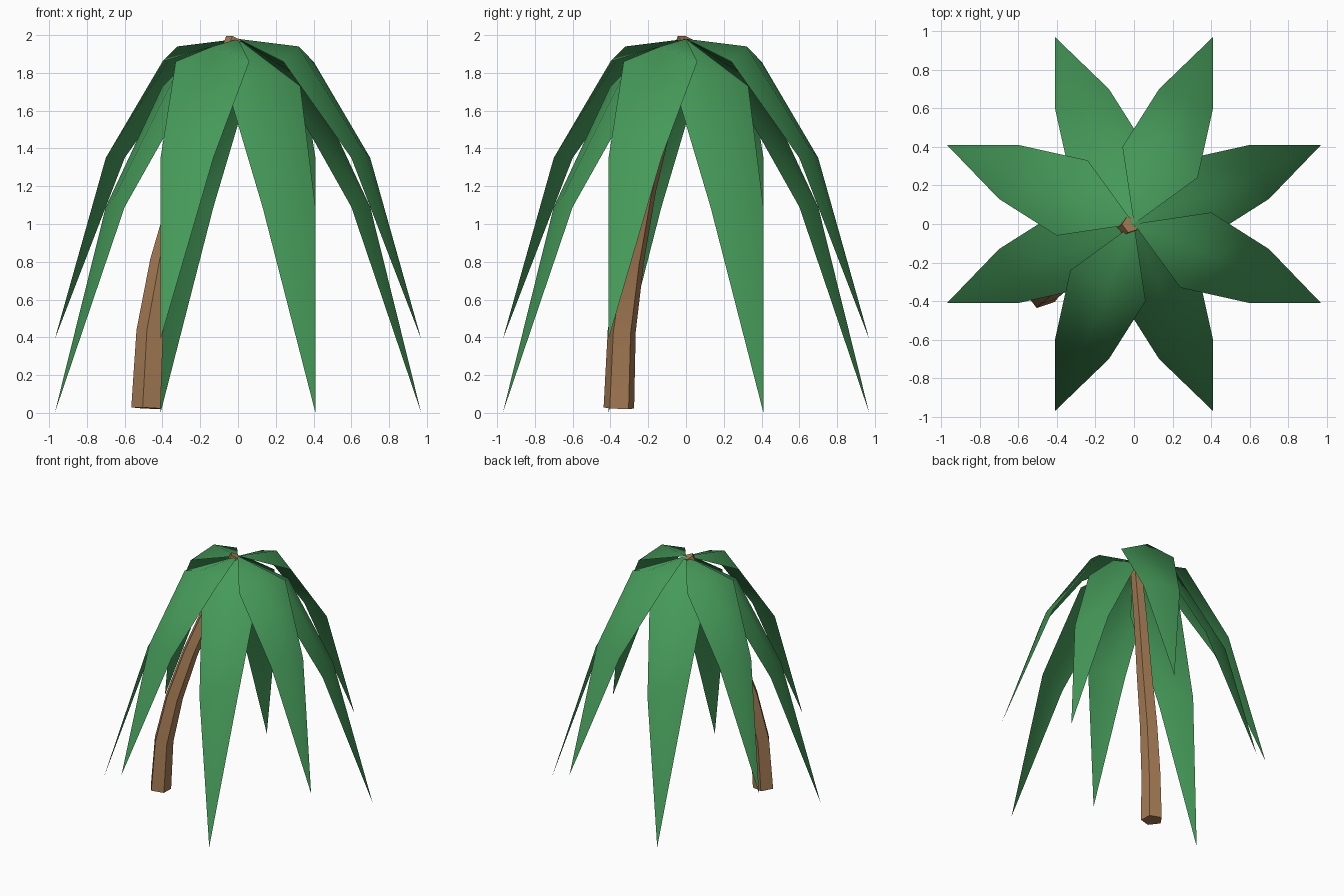
import bpy, bmesh
from math import cos, sin, radians
from mathutils import Vector, Matrix

if "Cube" in bpy.data.objects:
    bpy.data.objects.remove(bpy.data.objects["Cube"])


def material(name, rgb):
    m = bpy.data.materials.new(name)
    m.diffuse_color = (*rgb, 1)
    m.use_nodes = True
    m.node_tree.nodes["Principled BSDF"].inputs["Base Color"].default_value = m.diffuse_color
    return m


def finish(name, bm, mat, angle):
    bmesh.ops.recalc_face_normals(bm, faces=bm.faces)
    me = bpy.data.meshes.new(name)
    bm.to_mesh(me)
    bm.free()
    ob = bpy.data.objects.new(name, me)
    bpy.context.collection.objects.link(ob)
    me.materials.append(mat)
    bpy.ops.object.select_all(action='DESELECT')
    ob.select_set(True)
    bpy.context.view_layer.objects.active = ob
    bpy.ops.object.shade_smooth_by_angle(angle=radians(angle))
    return ob


green = material("leaf_green", (0.06, 0.32, 0.10))
brown = material("trunk_brown", (0.38, 0.20, 0.09))

# Leaf rows: left edge, raised midrib, right edge
ROWS = [
    [(-0.33, -0.24, 1.86), (-0.135, -0.32, 1.94), (0.06, -0.40, 1.86)],
    [(-0.41, -0.60, 1.35), (-0.27, -0.65, 1.41), (-0.13, -0.70, 1.35)],
]
BASE, TIP = (0, 0, 1.98), (-0.41, -0.97, 0.39)


def leaf(name, turn, low):
    """Low leaves are mirrored and droop further with every row."""
    bm = bmesh.new()
    side, droop = (-1, 0.13) if low else (1, 0.0)
    rot = Matrix.Rotation(radians(turn), 3, 'Z')

    def vert(p, row):
        return bm.verts.new(rot @ Vector((p[0] * side, p[1], p[2] - droop * row)))

    base, tip = vert(BASE, 0), vert(TIP, 3)
    r1, r2 = [[vert(p, i + 1) for p in row] for i, row in enumerate(ROWS)]
    for k in range(2):
        bm.faces.new((base, r1[k], r1[k + 1]))
        bm.faces.new((r1[k], r2[k], r2[k + 1], r1[k + 1]))
        bm.faces.new((r2[k], tip, r2[k + 1]))
    ob = finish(name, bm, green, 60)
    # make the sheet face upwards
    if sum(p.normal.z for p in ob.data.polygons) < 0:
        ob.data.flip_normals()


# Crown: four raised and four drooping leaves
for i in range(4):
    leaf(f"upper_leaf_{i + 1}", 90 * i, False)
    leaf(f"lower_leaf_{i + 1}", 90 * i, True)

# Trunk: tapering five-sided tube along a bent path (x, y, z, radius)
PATH = [(-0.48, -0.355, 0.025, 0.085), (-0.46, -0.34, 0.43, 0.078),
        (-0.395, -0.29, 0.80, 0.071), (-0.295, -0.22, 1.17, 0.063),
        (-0.165, -0.115, 1.58, 0.054), (-0.02, -0.003, 1.98, 0.045)]
pts = [Vector(p[:3]) for p in PATH]
bm = bmesh.new()
rings = []
for i, p in enumerate(pts):
    tangent = pts[min(i + 1, len(pts) - 1)] - pts[max(i - 1, 0)]
    q = Vector((0, 0, 1)).rotation_difference(tangent)
    r = PATH[i][3]
    rings.append([bm.verts.new(p + q @ Vector((r * cos(radians(37 + 72 * k)),
                                               r * sin(radians(37 + 72 * k)), 0)))
                  for k in range(5)])
for a, b in zip(rings, rings[1:]):
    for k in range(5):
        n = (k + 1) % 5
        bm.faces.new((a[k], a[n], b[n], b[k]))
bm.faces.new(rings[0][::-1])
bm.faces.new(rings[-1])
finish("trunk", bm, brown, 40)
